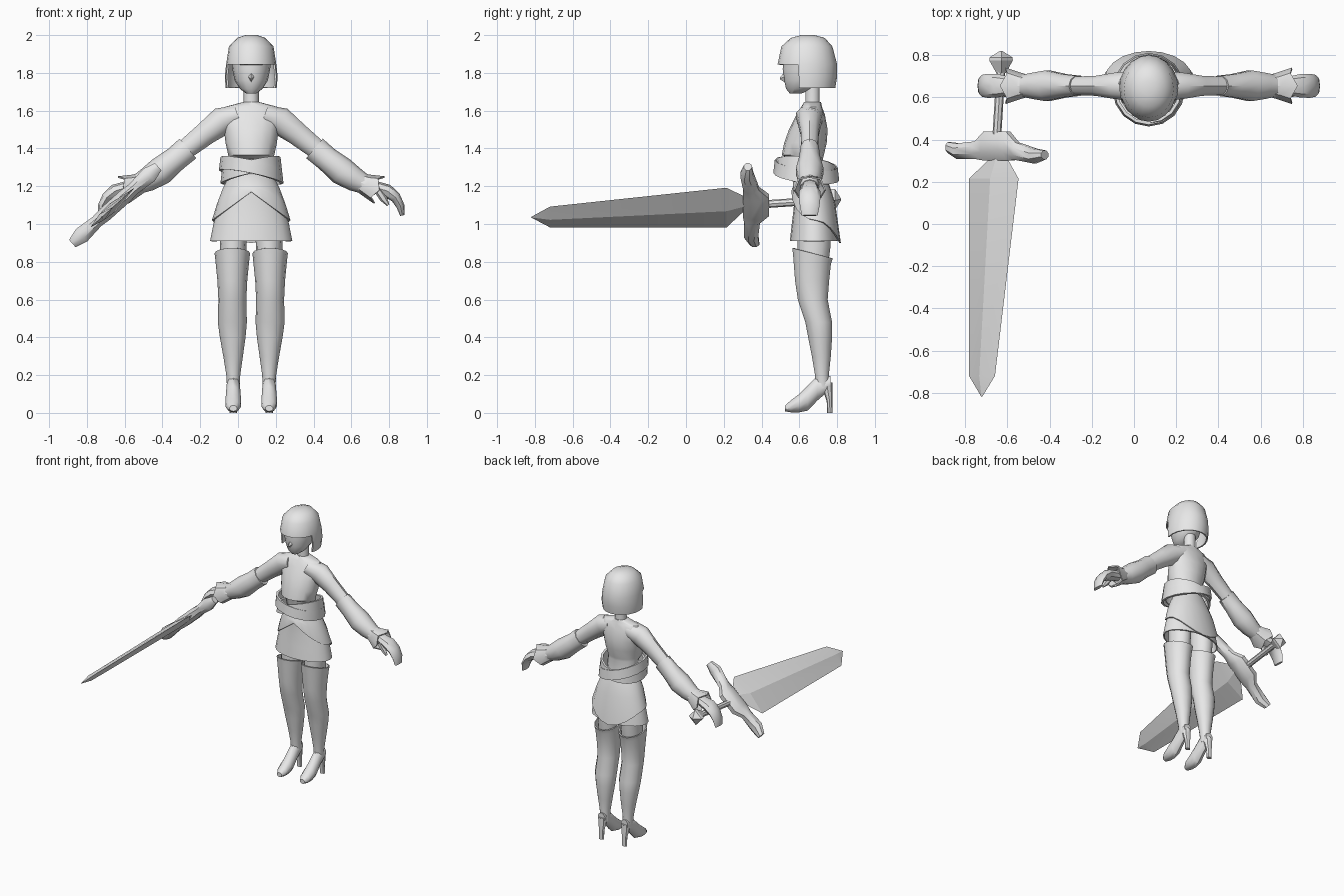
import bpy, bmesh, math
from mathutils import Vector

if "Cube" in bpy.data.objects:
    bpy.data.objects.remove(bpy.data.objects["Cube"])

CX, ARM_Y = 0.07, 0.655          # body centre line, depth of the arms
X, Y, Z = Vector((1, 0, 0)), Vector((0, 1, 0)), Vector((0, 0, 1))

grey = bpy.data.materials.new("plain_grey")
grey.diffuse_color = (0.8, 0.8, 0.8, 1)
grey.use_nodes = True
grey.node_tree.nodes["Principled BSDF"].inputs["Base Color"].default_value = grey.diffuse_color


def ring(c, u, v, ru, rv, n=12, phase=0.0):
    """Ellipse of n points around c in the plane of u and v."""
    c = Vector(c)
    return [c + u * ru * math.cos(phase + 2 * math.pi * i / n)
            + v * rv * math.sin(phase + 2 * math.pi * i / n) for i in range(n)]


def level(z, cx, rx, front, back, n=16, hem=None):
    """Horizontal ring; hem(angle) may raise or lower its points."""
    pts = ring((cx, (front + back) / 2, z), X, Y, rx, (back - front) / 2, n)
    if hem:
        for i, p in enumerate(pts):
            p.z += hem(2 * math.pi * i / n)
    return pts


def loft(name, rings, caps=True, thick=0.0, drop=None, angle=40):
    """Skin rings into one object; drop(centre) removes faces."""
    bm = bmesh.new()
    vs = [[bm.verts.new(p) for p in r] for r in rings]
    n = len(vs[0])
    for a, b in zip(vs, vs[1:]):
        for i in range(n):
            bm.faces.new((a[i], a[(i + 1) % n], b[(i + 1) % n], b[i]))
    if caps in (True, "first"):
        bm.faces.new(vs[0])
    if caps is True:
        bm.faces.new(vs[-1])
    if drop:
        bad = [f for f in bm.faces if drop(f.calc_center_median())]
        bmesh.ops.delete(bm, geom=bad, context='FACES')
    bmesh.ops.recalc_face_normals(bm, faces=bm.faces[:])
    if thick:
        bmesh.ops.solidify(bm, geom=bm.faces[:], thickness=thick)
        bmesh.ops.recalc_face_normals(bm, faces=bm.faces[:])
    me = bpy.data.meshes.new(name)
    bm.to_mesh(me)
    bm.free()
    me.materials.append(grey)
    me.shade_smooth()
    me.set_sharp_from_angle(angle=math.radians(angle))
    ob = bpy.data.objects.new(name, me)
    bpy.context.collection.objects.link(ob)
    return ob


def limb(name, side, path, n=10, caps=True, thick=0.0, y=ARM_Y, hem=0.0):
    """Tube along (x offset, z, radius, depth radius) points, mirrored by side."""
    pts = [Vector((CX + side * p[0], y, p[1])) for p in path]
    rings = []
    for i, p in enumerate(path):
        t = (pts[min(i + 1, len(pts) - 1)] - pts[max(i - 1, 0)]).normalized()
        u = Vector((-t.z, 0, t.x)) * side
        rings.append(ring(pts[i], u, Y, p[2], p[3], n))
    if hem:                       # pointed outer edge
        t = (pts[-1] - pts[-2]).normalized()
        for i, v in enumerate(rings[-1]):
            v += t * hem * (1 if i % 2 == 0 else -1)
    return loft(name, rings, caps, thick)


# Head, nose and neck
loft("head", [level(z, CX, r, f, b) for z, r, f, b in (
    (1.69, .025, .55, .61), (1.715, .06, .53, .67), (1.76, .088, .52, .73),
    (1.82, .10, .512, .75), (1.90, .11, .52, .76))])
loft("nose", [ring((CX, .525, 1.78), X, Z, .018, .03, 4),
              ring((CX, .497, 1.77), X, Z, .003, .005, 4)])
loft("neck", [level(z, CX, r, .63, .71, 10) for z, r in ((1.60, .045), (1.66, .04), (1.74, .04))])

# Bobbed hair, open below the fringe
loft("hair", [level(z, CX, r, f, b, 20) for z, r, f, b in (
    (2.0, .03, .61, .68), (1.985, .075, .555, .735), (1.94, .118, .505, .775),
    (1.845, .133, .485, .80), (1.78, .14, .49, .80), (1.72, .135, .495, .79))],
    caps="first", thick=.01, drop=lambda c: c.z < 1.84 and c.y < .58)

# Torso
loft("torso", [level(z, CX, r, f, b) for z, r, f, b in (
    (1.645, .045, .625, .715), (1.62, .14, .61, .72), (1.58, .165, .585, .735),
    (1.50, .145, .545, .75), (1.43, .136, .52, .745), (1.365, .122, .507, .73),
    (1.345, .115, .55, .725), (1.25, .108, .575, .735), (1.18, .12, .575, .745))])

# Skirt and the split overskirt with a back tail
loft("skirt", [level(z, CX, r, f, b, 20) for z, r, f, b in (
    (1.26, .108, .575, .735), (1.18, .14, .575, .755), (1.08, .18, .57, .78),
    (1.0, .20, .56, .795), (.91, .218, .55, .805))], caps="first", thick=.008)


def overskirt_hem(a):
    s, c = math.sin(a), abs(math.cos(a))
    return .15 * (1 - c) if s < 0 else -.12 * s * s


loft("overskirt", [level(1.26, CX, .115, .57, .742, 20), level(1.19, CX, .15, .565, .765, 20),
                   level(1.11, CX, .18, .562, .79, 20, lambda a: .08 * max(0, -math.sin(a)) ** 2),
                   level(1.02, CX, .208, .558, .82, 20, overskirt_hem)],
     caps=False, thick=.008)

# Two loose crossing belts
for name, tilt, grow in (("belt_left", .035, 0), ("belt_right", -.035, .008)):
    hem = lambda a, t=tilt: t * math.cos(a) - .02 * math.sin(a)
    loft(name, [level(z, CX, .155 + grow + o, .478 - grow - o, .795 + grow + o, 16, hem)
                for z, o in ((1.25, .008), (1.32, 0))], caps=False, thick=.015)

for side, tag in ((-1, "right"), (1, "left")):
    # Arm, flared sleeve, pointed cuff and curled hand
    limb("upper_arm_" + tag, side, (
        (.07, 1.575, .055, .075), (.155, 1.545, .075, .065), (.24, 1.48, .062, .05),
        (.36, 1.385, .052, .045), (.42, 1.335, .05, .045)))
    limb("sleeve_" + tag, side, (
        (.335, 1.40, .068, .05), (.40, 1.345, .066, .058), (.48, 1.28, .075, .076),
        (.55, 1.235, .064, .064), (.63, 1.195, .045, .046)))
    limb("cuff_" + tag, side, (
        (.57, 1.225, .05, .052), (.605, 1.208, .058, .062), (.665, 1.185, .078, .086)),
        8, False, .008, hem=.014)
    limb("hand_" + tag, side, (
        (.60, 1.21, .036, .04), (.67, 1.19, .034, .045), (.72, 1.175, .036, .056),
        (.765, 1.14, .028, .057), (.79, 1.095, .022, .052), (.80, 1.045, .012, .042)), 8)
    limb("thumb_" + tag, side, (
        (.67, 1.18, .02, .02), (.70, 1.135, .02, .018), (.725, 1.10, .008, .008)),
        6, y=ARM_Y - .035)

    # Thigh, tall boot, foot and heel
    lx = CX + side * .10
    loft("thigh_" + tag, [level(z, lx - side * .005, r, f, b, 12) for z, r, f, b in (
        (1.0, .075, .59, .77), (.88, .07, .59, .765), (.80, .07, .59, .755))])
    loft("boot_" + tag, [
        level(.845, lx, .094, .56, .78, 14, lambda a: -.028 * math.sin(a)),
        level(.81, lx, .09, .565, .77, 14, lambda a: -.02 * math.sin(a))] + [
        level(z, lx - side * d, r, f, b, 14) for z, r, f, b, d in (
            (.70, .079, .575, .76, 0), (.60, .074, .59, .752, 0), (.48, .077, .63, .775, 0),
            (.40, .068, .645, .775, .002), (.30, .052, .665, .768, .004),
            (.20, .037, .682, .757, .005), (.13, .034, .685, .762, .006))],
        caps=False, thick=.008)
    fx = lx - side * .005
    loft("foot_" + tag, [ring((fx, y, (lo + hi) / 2), X, Z, w, (hi - lo) / 2, 10, math.pi / 10)
                         for y, lo, hi, w in (
        (.525, .008, .04, .02), (.555, .003, .066, .038), (.60, .003, .10, .044),
        (.645, .012, .145, .041), (.695, .065, .195, .037), (.765, .125, .195, .03))])
    loft("heel_" + tag, [level(z, fx, r, f, .776, 8) for z, r, f in (
        (0, .02, .747), (.06, .02, .745), (.12, .03, .725), (.16, .03, .715))])

# Sword frame: W runs across the blade, T through its thickness
W, T = Vector((.745, 0, .667)), Vector((-.667, 0, .745))
HUB = Vector((-.65, 0, 1.10))

loft("sword_blade", [ring(HUB + W * (a + b) / 2 + Y * y, W, T, (b - a) / 2, t, 4)
                     for y, a, b, t in (
    (.32, -.03, .06, .02), (.215, -.177, .138, .026),
    (-.72, -.177, -.012, .02), (-.82, -.098, -.094, .002))], angle=12)
loft("sword_guard", [ring(HUB + W * s + Y * (a + b) / 2, Y, T, (b - a) / 2, t, 8, math.pi / 8)
                     for s, a, b, t in (
    (-.305, .335, .39, .028), (-.24, .305, .385, .048), (-.13, .305, .395, .036),
    (-.07, .295, .445, .042), (.07, .295, .445, .042), (.13, .30, .39, .036),
    (.24, .285, .36, .048), (.305, .305, .35, .028))])
loft("sword_grip", [ring((x, y, z), X, Z, .021, .021, 8) for x, y, z in (
    (-.65, .42, 1.105), (-.63, .74, 1.127))])
loft("sword_pommel", [ring((-.63, y, 1.13), W, T, r, r, 4, math.pi / 4) for y, r in (
    (.715, .022), (.775, .056), (.79, .054), (.82, .006))], angle=20)
